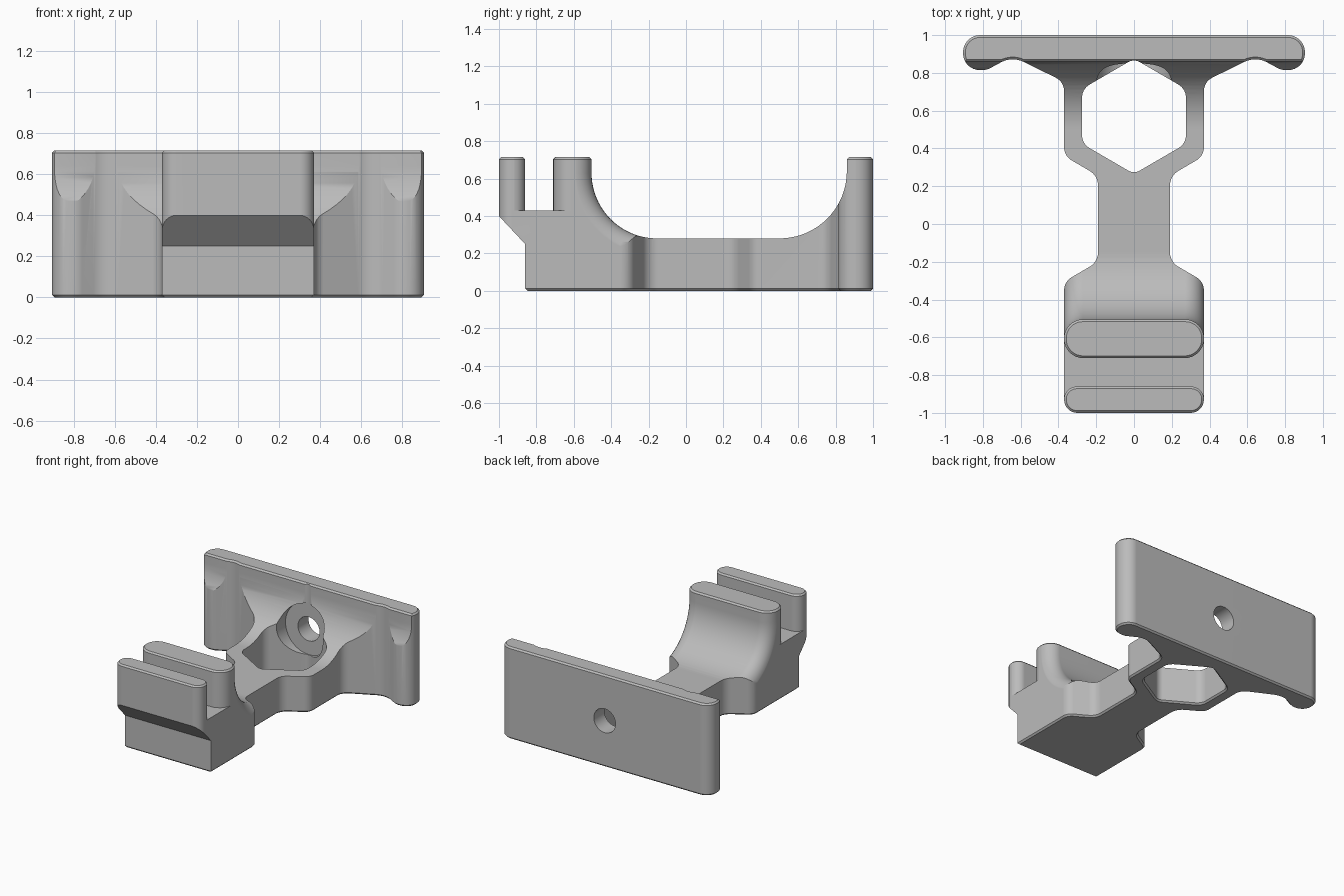
import bpy, bmesh, math
from mathutils import Vector, Matrix

old = bpy.data.objects.get("Cube")
if old:
    bpy.data.objects.remove(old, do_unlink=True)

HEIGHT = 0.715
CHAMFER = 0.012


def mirrored(right):
    """Close a right-hand outline (x, y, radius) with its mirror image."""
    left = [(-x, y, r) for x, y, r in reversed(right) if x > 0]
    return right + left


def fillet(corners, steps=8):
    """Round each corner (x, y, radius) of a closed polygon."""
    out = []
    for i, (x, y, r) in enumerate(corners):
        p = Vector((x, y))
        if r == 0:
            out.append(p)
            continue
        a = (Vector(corners[i - 1][:2]) - p).normalized()
        b = (Vector(corners[(i + 1) % len(corners)][:2]) - p).normalized()
        half = a.angle(b) / 2
        centre = p + (a + b).normalized() * (r / math.sin(half))
        start = p + a * (r / math.tan(half)) - centre
        end = p + b * (r / math.tan(half)) - centre
        sweep = math.pi - 2 * half
        for k in range(steps + 1):
            t = k / steps
            v = start * math.sin((1 - t) * sweep) + end * math.sin(t * sweep)
            out.append(centre + v / math.sin(sweep))
    return out


def offset(loop, d):
    """Move a counter-clockwise loop outwards by d."""
    out = []
    for i, p in enumerate(loop):
        e1 = (p - loop[i - 1]).normalized()
        e2 = (loop[(i + 1) % len(loop)] - p).normalized()
        n1, n2 = Vector((e1.y, -e1.x)), Vector((e2.y, -e2.x))
        out.append(p + (n1 + n2) * (d / (1 + n1.dot(n2))))
    return out


def prism(loop, levels, sideways=False):
    """Loft a loop through (height, offset) levels, along z or along x."""
    bm = bmesh.new()
    rings = []
    for h, d in levels:
        pts = offset(loop, d) if d else loop
        rings.append([bm.verts.new((h, p.x, p.y) if sideways else (p.x, p.y, h))
                      for p in pts])
    n = len(loop)
    for lo, hi in zip(rings, rings[1:]):
        for i in range(n):
            j = (i + 1) % n
            bm.faces.new((lo[i], lo[j], hi[j], hi[i]))
    bm.faces.new(rings[0][::-1])
    bm.faces.new(rings[-1])
    bmesh.ops.recalc_face_normals(bm, faces=bm.faces)
    return bm


def finish(bm, name):
    mesh = bpy.data.meshes.new(name)
    bm.to_mesh(mesh)
    bm.free()
    obj = bpy.data.objects.new(name, mesh)
    bpy.context.scene.collection.objects.link(obj)
    return obj


def rod(name, radius, y0, y1, z):
    """Cylinder lying along y."""
    bm = bmesh.new()
    place = Matrix.Translation((0, (y0 + y1) / 2, z)) @ Matrix.Rotation(math.pi / 2, 4, 'X')
    bmesh.ops.create_cone(bm, cap_ends=True, segments=48, radius1=radius,
                          radius2=radius, depth=y1 - y0, matrix=place)
    return finish(bm, name)


def arc(cy, cz, r, a0, a1, steps=20):
    angles = [math.radians(a0 + (a1 - a0) * k / steps) for k in range(steps + 1)]
    return [Vector((cy + r * math.cos(a), cz + r * math.sin(a))) for a in angles]


def combine(target, tool, operation):
    mod = target.modifiers.new(operation, 'BOOLEAN')
    mod.operation = operation
    mod.solver = 'EXACT'
    mod.object = tool
    bpy.ops.object.select_all(action='DESELECT')
    bpy.context.view_layer.objects.active = target
    target.select_set(True)
    bpy.ops.object.modifier_apply(modifier=mod.name)
    bpy.data.objects.remove(tool, do_unlink=True)


# Front clamp block: side profile with a scooped, rounded back
TOP = HEIGHT - 0.0005
scoop = arc(-0.155, 0.63, 0.35, 270, 180)
profile = [Vector(p) for p in ((-0.86, CHAMFER), (-0.848, 0), (-0.848, -0.05),
                               (0.05, -0.05), (0.05, 0.28))]
profile += scoop + [Vector(p) for p in ((-0.505, TOP), (-1.01, TOP),
                                        (-1.01, 0.41), (-0.86, 0.25))]
bm = prism(profile, [(-0.371, 0), (0.371, 0)], sideways=True)


def on_scoop(e):
    a, b = e.verts
    return (abs(a.co.x - b.co.x) < 0.001
            and all(v.co.y > -0.51 and v.co.z > 0.27 for v in e.verts))


bmesh.ops.bevel(bm, geom=[e for e in bm.edges if on_scoop(e)], offset=0.1,
                offset_type='OFFSET', segments=8, profile=0.5,
                affect='EDGES', clamp_overlap=False)
rim = [e for e in bm.edges if all(abs(v.co.z - TOP) < 0.0001 for v in e.verts)]
bmesh.ops.bevel(bm, geom=rim, offset=CHAMFER, offset_type='OFFSET', segments=1,
                profile=0.5, affect='EDGES', clamp_overlap=False)
bracket = finish(bm, "mounting_bracket")

# Neck and back plate: side profile curving up to the plate
profile = [Vector(p) for p in ((-0.05, 0.28), (-0.05, -0.05), (1.05, -0.05),
                               (1.05, 0.75), (0.872, 0.75), (0.872, HEIGHT),
                               (0.86, HEIGHT - CHAMFER))]
profile += arc(0.5, 0.64, 0.36, 0, -90)
rear = finish(prism(profile, [(-1, 0), (1, 0)], sideways=True), "rear_body")
combine(bracket, rear, 'UNION')

# Plan outline trims both bodies
plan = fillet(mirrored([
    (0.37, -1.0, 0.07), (0.37, -0.305, 0.08), (0.19, -0.2, 0.09),
    (0.19, 0.255, 0.09), (0.37, 0.36, 0.08), (0.37, 0.753, 0.08),
    (0.645, 0.888, 0.13), (0.78, 0.815, 0.1), (0.905, 0.815, 0.088),
    (0.905, 1.0, 0.09)]))
outline = finish(prism(plan, [(0, -CHAMFER), (CHAMFER, 0),
                              (HEIGHT - CHAMFER, 0), (HEIGHT, -CHAMFER)]), "outline")
combine(bracket, outline, 'INTERSECT')

# Slot between the two upright jaws, flared to round the jaw ends
slot_plan = fillet(mirrored([
    (0.371, -0.86, 0.07), (0.371, -0.94, 0), (0.45, -0.94, 0),
    (0.45, -0.6, 0), (0.371, -0.6, 0), (0.371, -0.71, 0.1025)]))
slot = finish(prism(slot_plan, [(0.43, 0), (HEIGHT - CHAMFER, 0),
                                (HEIGHT, CHAMFER), (0.8, CHAMFER)]), "slot")
combine(bracket, slot, 'DIFFERENCE')

# Six-sided opening behind the neck
hex_plan = fillet(mirrored([(0, 0.265, 0.06), (0.275, 0.425, 0.08),
                            (0.275, 0.715, 0.08), (0, 0.875, 0.06)]))
opening = finish(prism(hex_plan, [(-0.05, CHAMFER), (0, CHAMFER),
                                  (CHAMFER, 0), (0.8, 0)]), "opening")
combine(bracket, opening, 'DIFFERENCE')

# Screw hole and its head recess through the back plate
combine(bracket, rod("head_recess", 0.2, 0.55, 0.87, 0.36), 'DIFFERENCE')
combine(bracket, rod("screw_hole", 0.093, 0.8, 1.1, 0.36), 'DIFFERENCE')

# Material and shading
grey = bpy.data.materials.new("plain_grey")
grey.use_nodes = True
colour = (0.5, 0.5, 0.5, 1)
grey.diffuse_color = colour
grey.node_tree.nodes["Principled BSDF"].inputs["Base Color"].default_value = colour
bracket.data.materials.clear()
bracket.data.materials.append(grey)
for face in bracket.data.polygons:
    face.material_index = 0
bpy.ops.object.shade_smooth_by_angle(angle=math.radians(30))
weighted = bracket.modifiers.new("Weighted normals", 'WEIGHTED_NORMAL')
weighted.keep_sharp = True
